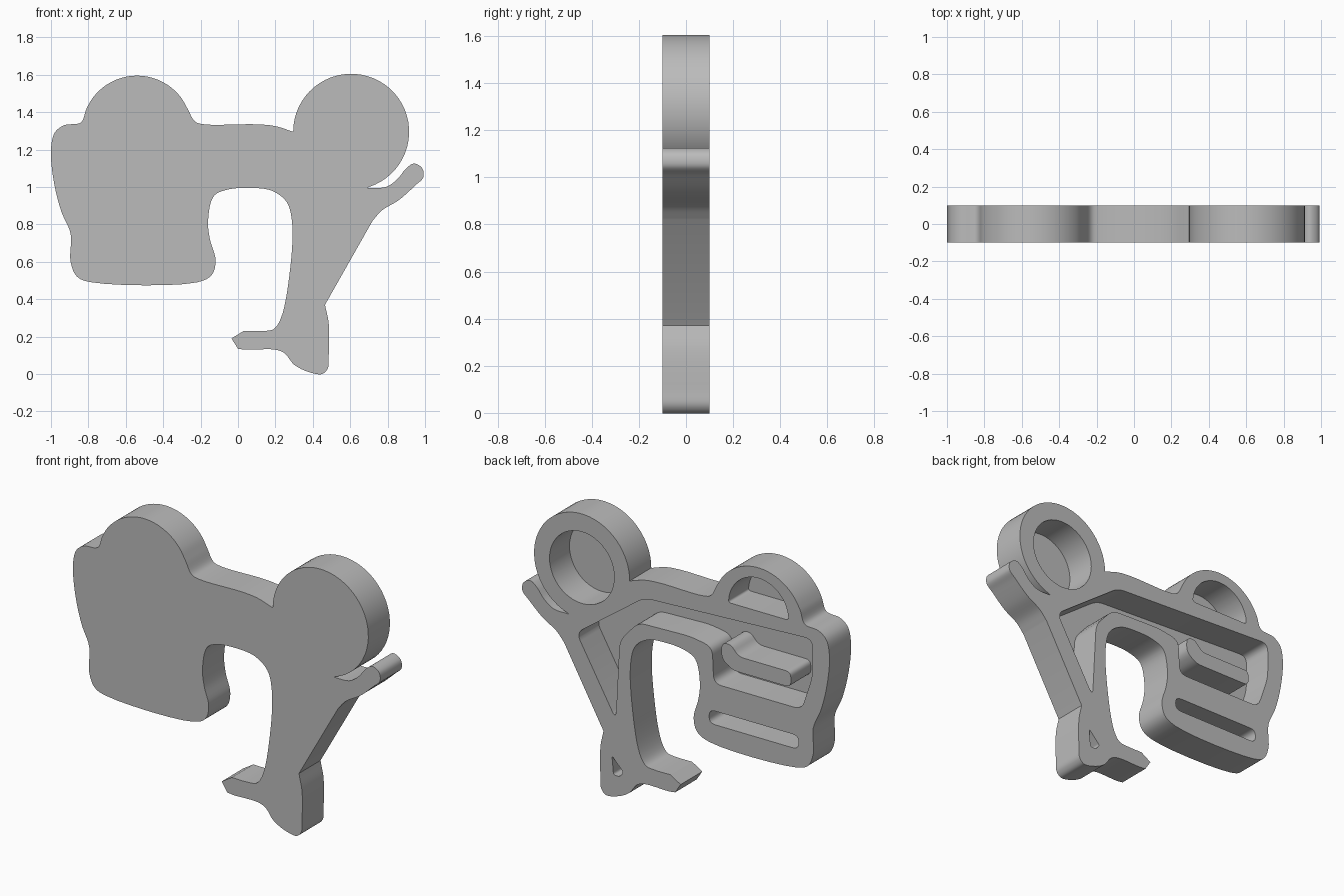
import bpy
import bmesh
from math import sin, cos, radians
from mathutils import Vector

FRONT, BACK, FLOOR = -.1, .1, -.085

default_cube = bpy.data.objects.get("Cube")
if default_cube:
    bpy.data.objects.remove(default_cube, do_unlink=True)

grey = bpy.data.materials.new("plain grey")
grey.use_nodes = True
grey_colour = (.5, .5, .5, 1)
grey.diffuse_color = grey_colour
grey.node_tree.nodes["Principled BSDF"].inputs["Base Color"].default_value = grey_colour


def arc(centre_x, centre_z, radius, start, end, steps):
    """Points along a circular arc, angles in degrees."""
    angles = [radians(start + (end - start) * i / steps) for i in range(steps + 1)]
    return [(centre_x + radius * cos(a), centre_z + radius * sin(a)) for a in angles]


def smooth_run(points, steps=6):
    """Centripetal spline through the points; the two ends stay sharp corners."""
    points = [Vector(p) for p in points]
    points = [points[0] * 2 - points[1]] + points + [points[-1] * 2 - points[-2]]
    result = []
    for a, b, c, d in zip(points, points[1:], points[2:], points[3:]):
        ta = (b - a).length ** .5
        tb = ta + (c - b).length ** .5
        tc = tb + (d - c).length ** .5
        for i in range(steps):
            t = ta + (tb - ta) * i / steps
            first = a.lerp(b, t / ta)
            middle = b.lerp(c, (t - ta) / (tb - ta))
            last = c.lerp(d, (t - tb) / (tc - tb))
            left = first.lerp(middle, t / tb)
            right = middle.lerp(last, (t - ta) / (tc - ta))
            result.append(left.lerp(right, (t - ta) / (tb - ta)))
    return result + [points[-2]]


def rounded(corners, radius, steps=5):
    """Closed polygon with every corner rounded off."""
    result = []
    corners = [Vector(c) for c in corners]
    for i, corner in enumerate(corners):
        before = corners[i - 1] - corner
        after = corners[(i + 1) % len(corners)] - corner
        start = corner + before.normalized() * min(radius, before.length * .45)
        end = corner + after.normalized() * min(radius, after.length * .45)
        for k in range(steps + 1):
            t = k / steps
            result.append(start.lerp(corner, t).lerp(corner.lerp(end, t), t))
    return result


def slab(name, outline, y_front, y_back):
    """Extrude an outline in the XZ plane between two depths."""
    points = []
    for p in outline:
        p = Vector(p)
        if not points or (p - points[-1]).length > .001:
            points.append(p)
    if (points[0] - points[-1]).length < .001:
        points.pop()
    bm = bmesh.new()
    face = bm.faces.new([bm.verts.new((p.x, y_front, p.y)) for p in points])
    extruded = bmesh.ops.extrude_face_region(bm, geom=[face])["geom"]
    moved = [v for v in extruded if isinstance(v, bmesh.types.BMVert)]
    bmesh.ops.translate(bm, verts=moved, vec=(0, y_back - y_front, 0))
    bmesh.ops.recalc_face_normals(bm, faces=bm.faces)
    mesh = bpy.data.meshes.new(name)
    bm.to_mesh(mesh)
    bm.free()
    mesh.materials.append(grey)
    obj = bpy.data.objects.new(name, mesh)
    bpy.context.collection.objects.link(obj)
    return obj


def activate(obj):
    bpy.ops.object.select_all(action='DESELECT')
    obj.select_set(True)
    bpy.context.view_layer.objects.active = obj


# Outer silhouette: bridge and dome, rounded block, arch and leg
bridge_to_toe = smooth_run(
    [(.295, 1.295), (.2, 1.325), (.1, 1.335), (-.18, 1.335), (-.23, 1.35)]
    + arc(-.54, 1.3, .295, 24, 156, 10)
    + [(-.84, 1.345), (-.93, 1.33), (-.98, 1.29), (-1, 1.2), (-.985, 1.03),
       (-.945, .87), (-.895, .75), (-.895, .6), (-.86, .52), (-.78, .49),
       (-.22, .49), (-.14, .53), (-.12, .61), (-.15, .72), (-.16, .82),
       (-.13, .95), (-.06, .985), (.07, .995), (.18, .98), (.26, .92),
       (.29, .8), (.275, .53), (.23, .3), (.19, .24), (.13, .23), (.03, .23)])
# Pointed toe, sole and heel
toe_to_heel = [(-.035, .19)] + smooth_run(
    [(0, .135), (.04, .13), (.2, .13), (.25, .11), (.3, .05), (.38, .01),
     (.45, 0), (.48, .03), (.485, .1), (.485, .27), (.465, .37)])
# Slanted leg and the small curved arm
arm = smooth_run(
    [(.72, .82), (.77, .875), (.86, .93), (.95, 1.01), (.99, 1.05),
     (.985, 1.1), (.94, 1.125), (.9, 1.1), (.85, 1.04), (.79, 1), (.69, .995)])
head = arc(.605, 1.295, .31, -72, 180, 40)
body = slab("hollow_body", bridge_to_toe + toe_to_heel + arm + head, FRONT, BACK)

# Pockets opening to the back
main_corners = [(.64, .9), (.2, 1.22), (-.89, 1.27), (-.89, 1.05), (-.82, .84),
                (-.25, .84), (-.24, 1.05), (-.1, 1.075), (.24, 1.065),
                (.36, .93), (.385, .46)]
pockets = {
    "main_pocket": rounded(main_corners, .05),
    "head_pocket": arc(.605, 1.29, .21, 0, 360, 48),
    "dome_pocket": rounded(arc(-.54, 1.34, .195, 0, 180, 16), .02),
    "lower_slot": rounded([(-.8, .6), (-.22, .6), (-.22, .68), (-.8, .68)], .04),
    "foot_pocket": rounded([(.41, .24), (.335, .16), (.36, .13), (.4, .13)], .015),
}
for name, outline in pockets.items():
    cutter = slab(name, outline, FLOOR, BACK + .1)
    cutter.hide_render = True
    cut = body.modifiers.new(name, 'BOOLEAN')
    cut.operation = 'DIFFERENCE'
    cut.solver = 'EXACT'
    cut.object = cutter
    activate(body)
    bpy.ops.object.modifier_apply(modifier=cut.name)
    bpy.data.objects.remove(cutter, do_unlink=True)

# Raised bar standing inside the main pocket
bar_corners = [(-.3, 1.0), (-.3, 1.09), (-.36, 1.1), (-.41, 1.04),
               (-.75, 1.04), (-.75, .95), (-.37, .95)]
bar = slab("raised_bar", rounded(bar_corners, .035), FLOOR - .005, BACK)

for part in (body, bar):
    activate(part)
    bpy.ops.object.shade_smooth_by_angle(angle=radians(30))
